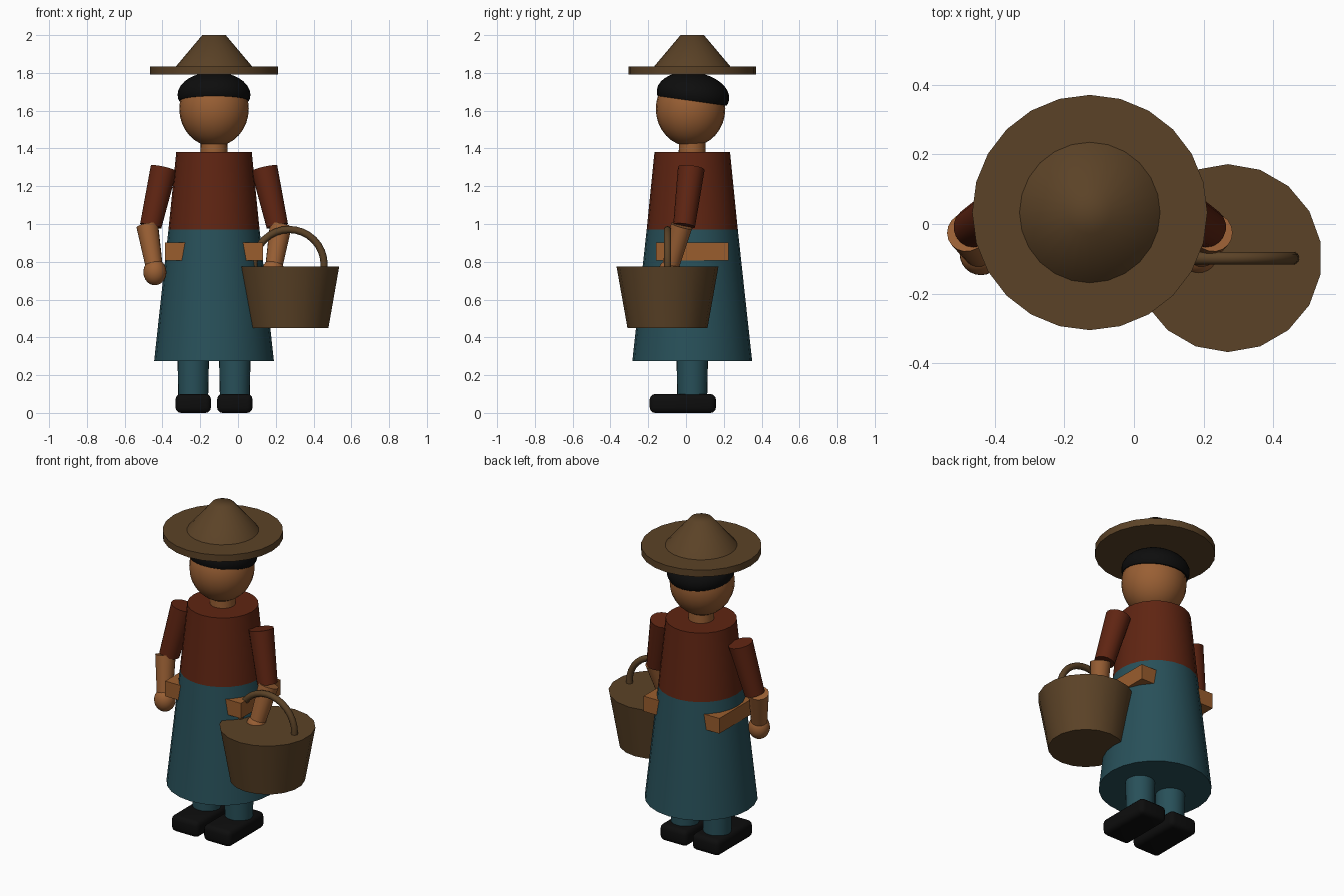
import bpy
import bmesh
from math import radians
from mathutils import Matrix, Vector

if "Cube" in bpy.data.objects:
    bpy.data.objects.remove(bpy.data.objects["Cube"], do_unlink=True)


def material(name, r, g, b):
    mat = bpy.data.materials.new(name)
    mat.use_nodes = True
    mat.diffuse_color = (r, g, b, 1)
    bsdf = mat.node_tree.nodes["Principled BSDF"]
    bsdf.inputs["Base Color"].default_value = (r, g, b, 1)
    bsdf.inputs["Roughness"].default_value = 0.8
    return mat


straw = material("straw_brown", 0.105, 0.055, 0.02)
skin = material("skin_tan", 0.32, 0.115, 0.034)
wood = material("belt_ochre", 0.32, 0.11, 0.027)
rust = material("shirt_rust", 0.115, 0.018, 0.006)
teal = material("skirt_teal", 0.021, 0.08, 0.1)
black = material("soft_black", 0.004, 0.004, 0.004)

CX, CY = -0.127, 0.033  # axis of the body


def finish(name, bm, mat):
    mesh = bpy.data.meshes.new(name)
    bmesh.ops.recalc_face_normals(bm, faces=bm.faces)
    bm.to_mesh(mesh)
    bm.free()
    mesh.materials.append(mat)
    obj = bpy.data.objects.new(name, mesh)
    bpy.context.collection.objects.link(obj)
    bpy.ops.object.select_all(action="DESELECT")
    obj.select_set(True)
    bpy.context.view_layer.objects.active = obj
    bpy.ops.object.shade_smooth_by_angle(angle=radians(55))
    return obj


def frustum(name, start, end, r_start, r_end, mat, sides=24):
    """Closed tapered cylinder between two points."""
    start, end = Vector(start), Vector(end)
    axis = end - start
    upright = axis.x == 0 and axis.y == 0
    turn = Matrix() if upright else axis.to_track_quat("Z", "Y").to_matrix().to_4x4()
    bm = bmesh.new()
    bmesh.ops.create_cone(bm, cap_ends=True, segments=sides, radius1=r_start,
                          radius2=r_end, depth=axis.length,
                          matrix=Matrix.Translation((start + end) / 2) @ turn)
    return finish(name, bm, mat)


def column(name, z0, z1, r0, r1, mat, x=CX, y=CY, sides=24):
    return frustum(name, (x, y, z0), (x, y, z1), r0, r1, mat, sides)


def ellipsoid(name, centre, radii, mat, cut=None, tilt=0):
    """Ball, optionally cut flat below a local height and tilted."""
    bm = bmesh.new()
    bmesh.ops.create_uvsphere(bm, u_segments=24, v_segments=16, radius=1)
    if cut is not None:
        geom = bm.verts[:] + bm.edges[:] + bm.faces[:]
        bmesh.ops.bisect_plane(bm, geom=geom, plane_co=(0, 0, cut),
                               plane_no=(0, 0, 1), clear_inner=True)
        bmesh.ops.holes_fill(bm, edges=[e for e in bm.edges if e.is_boundary])
    bm.transform(Matrix.Translation(centre) @ Matrix.Rotation(tilt, 4, "X")
                 @ Matrix.Diagonal((*radii, 1)))
    return finish(name, bm, mat)


def box(name, centre, size, mat, bevel=0):
    bm = bmesh.new()
    bmesh.ops.create_cube(bm, size=1, matrix=Matrix.Translation(centre)
                          @ Matrix.Diagonal((*size, 1)))
    if bevel:
        bmesh.ops.bevel(bm, geom=bm.edges[:], offset=bevel, segments=3,
                        profile=0.5, affect="EDGES")
    return finish(name, bm, mat)


# Clothing and belt block
column("skirt", 0.275, 0.972, 0.317, 0.241, teal)
column("shirt", 0.972, 1.38, 0.241, 0.2, rust)
box("belt_block", (CX, CY, 0.855), (0.518, 0.386, 0.094), wood)

# Head and hair
column("neck", 1.36, 1.46, 0.072, 0.07, skin)
ellipsoid("head", (CX, 0.024, 1.61), (0.184, 0.184, 0.2), skin)
ellipsoid("hair", (CX, 0.037, 1.685), (0.193, 0.193, 0.118), black,
          cut=-0.28, tilt=radians(-8))

# Hat
column("hat_brim", 1.792, 1.834, 0.338, 0.338, straw)
column("hat_crown", 1.834, 2.0, 0.202, 0.062, straw)

# Legs, shoes and arms on both sides
for side, s in (("right", -1), ("left", 1)):
    leg_x = CX + s * 0.11
    column(side + "_leg", 0.08, 0.32, 0.079, 0.084, teal, x=leg_x)
    box(side + "_shoe", (leg_x, -0.017, 0.05), (0.187, 0.35, 0.1), black, 0.028)

    elbow = (CX + s * 0.335, -0.01, 0.99)
    frustum(side + "_sleeve", (CX + s * 0.266, 0.028, 1.295), elbow,
            0.071, 0.058, rust, 18)
    frustum(side + "_forearm", (CX + s * 0.353, -0.023, 0.99),
            (CX + s * 0.316, -0.083, 0.77), 0.058, 0.045, skin, 18)
    ellipsoid(side + "_hand", (CX + s * 0.313, -0.086, 0.745),
              (0.061, 0.061, 0.069), skin)

# Basket with arched handle
BX, BY = 0.27, -0.098
column("basket", 0.45, 0.776, 0.212, 0.27, straw, x=BX, y=BY, sides=18)
bpy.ops.mesh.primitive_torus_add(location=(BX, BY, 0.785),
                                 rotation=(radians(90), 0, 0),
                                 major_radius=0.186, minor_radius=0.019,
                                 major_segments=32, minor_segments=10)
handle = bpy.context.object
handle.name = "basket_handle"
handle.data.materials.append(straw)
bpy.ops.object.shade_smooth_by_angle(angle=radians(55))
